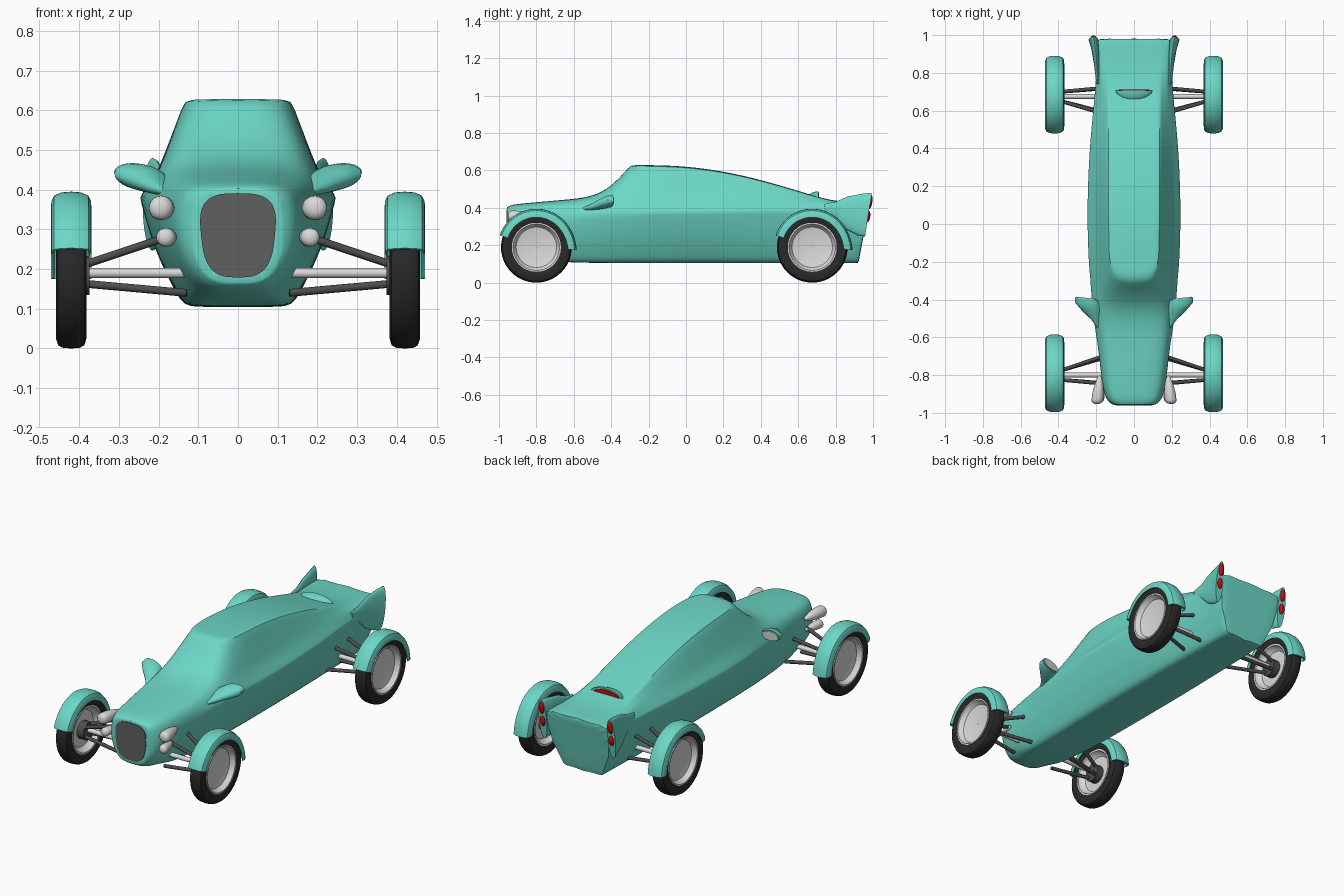
import bpy, bmesh, math
from mathutils import Vector

if "Cube" in bpy.data.objects:
    bpy.data.objects.remove(bpy.data.objects["Cube"])


def material(name, r, g, b):
    m = bpy.data.materials.new(name)
    m.diffuse_color = (r, g, b, 1)
    m.use_nodes = True
    m.node_tree.nodes["Principled BSDF"].inputs["Base Color"].default_value = m.diffuse_color
    return m


TEAL = material("teal paint", 0.15, 0.68, 0.57)
TYRE = material("black rubber", 0.022, 0.022, 0.022)
METAL = material("light metal", 0.70, 0.70, 0.70)
STEEL = material("dark steel", 0.075, 0.075, 0.075)
GRILLE = material("grille grey", 0.115, 0.115, 0.115)
RED = material("red lamp", 0.60, 0.004, 0.004)


def loft(name, rings, mat, mirror=True, cyclic=False, crease=None, angle=35):
    """Skin a row of closed rings; caps the ends unless cyclic."""
    bm = bmesh.new()
    vs = [[bm.verts.new(p) for p in r] for r in rings]
    n, m = len(vs[0]), len(vs)
    for i in range(m if cyclic else m - 1):
        a, b = vs[i], vs[(i + 1) % m]
        for j in range(n):
            k = (j + 1) % n
            bm.faces.new((a[j], a[k], b[k], b[j]))
    if not cyclic:
        bm.faces.new(vs[0])
        bm.faces.new(vs[-1])
    bmesh.ops.recalc_face_normals(bm, faces=bm.faces)
    if crease:
        layer = bm.edges.layers.float.new("crease_edge")
        where = {v: (i, j) for i, r in enumerate(vs) for j, v in enumerate(r)}
        for e in bm.edges:
            e[layer] = crease(where[e.verts[0]], where[e.verts[1]])
    me = bpy.data.meshes.new(name)
    bm.to_mesh(me)
    bm.free()
    me.materials.append(mat)
    ob = bpy.data.objects.new(name, me)
    bpy.context.collection.objects.link(ob)
    bpy.ops.object.select_all(action='DESELECT')
    ob.select_set(True)
    bpy.context.view_layer.objects.active = ob
    if mirror:
        mod = ob.modifiers.new("mirror", 'MIRROR')
        mod.use_mirror_merge = False
        bpy.ops.object.modifier_apply(modifier=mod.name)
    if crease:
        mod = ob.modifiers.new("smooth", 'SUBSURF')
        mod.levels = 3
        bpy.ops.object.modifier_apply(modifier=mod.name)
    bpy.ops.object.shade_smooth_by_angle(angle=math.radians(angle))
    return ob


def oval(cx, y, cz, rx, rz, n=24, shear=0.0):
    """Ellipse in the xz plane, leaning back by shear."""
    pts = []
    for i in range(n):
        a = 2 * math.pi * i / n
        z = rz * math.sin(a)
        pts.append((cx + rx * math.cos(a), y + shear * z, cz + z))
    return pts


def spin(name, profile, cx, cy, cz, mat, n=56):
    """Lathe a closed (x, radius) profile round a sideways axis."""
    rings = [[(cx + x, cy + r * math.cos(t), cz + r * math.sin(t)) for x, r in profile]
             for t in (2 * math.pi * i / n for i in range(n))]
    return loft(name, rings, mat, cyclic=True)


def rod(name, a, b, r, mat):
    a, b = Vector(a), Vector(b)
    q = (b - a).to_track_quat('Z', 'Y')
    rings = [[p + q @ Vector((r * math.cos(t), r * math.sin(t), 0))
              for t in (2 * math.pi * i / 14 for i in range(14))] for p in (a, b)]
    return loft(name, rings, mat)


# Body shell: y, roof edge x z, cabin base x z, belt x z, sill x z
stations = [
    (-.957, .088, .400, .108, .370, .112, .290, .070, .165),
    (-.935, .100, .414, .140, .388, .152, .300, .088, .145),
    (-.850, .112, .423, .158, .396, .174, .320, .105, .125),
    (-.650, .122, .440, .175, .415, .197, .352, .122, .108),
    (-.440, .140, .460, .188, .440, .224, .370, .132, .105),
    (-.295, .135, .626, .197, .450, .236, .375, .136, .105),
    (-.020, .135, .625, .202, .450, .250, .380, .138, .105),
    (.250, .136, .585, .200, .447, .245, .383, .138, .105),
    (.480, .137, .525, .191, .440, .230, .385, .135, .105),
    (.680, .138, .463, .175, .430, .208, .385, .130, .105),
    (.800, .142, .430, .180, .420, .200, .378, .126, .105),
    (.922, .150, .424, .190, .418, .203, .365, .122, .105),
]
rings = []
for y, xt, zt, xc, zc, xb, zb, xl, zl in stations:
    half = [(xt, zt), (xc, zc), (xb, zb),
            ((xb + xl) / 2 + .018, (zb + zl) / 2), (xl, zl)]
    sec = [(0, zt + .004)] + half + [(0, zl)] + [(-x, z) for x, z in reversed(half)]
    lean = .19 if y > .9 else 0
    rings.append([(x, y + lean * (z - .105), z) for x, z in sec])
sharp = {1: .85, 11: .85, 2: .35, 10: .35, 3: .8, 9: .8, 5: .6, 7: .6}


def body_crease(a, b):
    if a[0] == b[0]:
        if a[0] == len(stations) - 1:
            return .9
        if a[0] == 0:
            return .8
        return .8 if a[0] == 5 and {a[1], b[1]} <= {11, 0, 1} else 0
    row = min(a[0], b[0])
    if a[1] in (5, 7):
        return .4 if row > 1 else 0
    return sharp.get(a[1], 0) if row > 4 else (.4 if row > 2 and a[1] in (3, 9) else 0)


loft("body_shell", rings, TEAL, mirror=False, crease=body_crease)

# Grille plate, narrower towards the bottom
outline = []
for i in range(48):
    t = 2 * math.pi * i / 48
    c, s = math.cos(t), math.sin(t)
    z = .285 + .106 * math.copysign(abs(s) ** .65, s)
    x = (.093 + .10 * (z - .285)) * math.copysign(abs(c) ** .65, c)
    outline.append((x, z))
loft("grille", [[(x, y, z) for x, z in outline] for y in (-.961, -.954)], GRILLE, mirror=False)

# Tail fins with stacked lamps
fin = [(.74, .192, .008, .400, .020, 0), (.80, .194, .012, .387, .045, 0),
       (.86, .198, .016, .372, .088, .03), (.93, .206, .021, .364, .111, .10),
       (.975, .215, .025, .363, .117, .15)]
loft("tail_fin", [oval(x, y, z, w, h, shear=s) for y, x, w, z, h, s in fin], TEAL)


def lamp(name, x, y, z, w, h):
    steps = [(-.008, .9), (0, 1), (.004, .85), (.008, .5), (.009, .1)]
    loft(name, [oval(x, y + d, z, w * k, h * k, shear=.15) for d, k in steps], RED)


lamp("upper_tail_lamp", .215, .987, .430, .016, .036)
lamp("lower_tail_lamp", .215, .976, .352, .016, .030)

# Roof brake lamp pod
loft("brake_lamp_pod", [oval(0, y, .452, .1 * k, .036 * k) for y, k in
     [(.648, .1), (.655, .45), (.67, .75), (.69, .95), (.708, 1)]], TEAL, mirror=False)
loft("brake_lamp", [oval(0, y, .455, .08, .026) for y in (.706, .712)], RED, mirror=False)

# Door mirrors
pod = [(-.555, .185, .393, .005, .006), (-.51, .202, .403, .024, .016),
       (-.46, .226, .420, .054, .027), (-.425, .244, .431, .067, .033),
       (-.395, .252, .436, .060, .030)]


def tilted(cx, y, cz, rx, rz):
    return [(x, yy + .12 * (x - cx), z + .12 * (x - cx)) for x, yy, z in oval(cx, y, cz, rx, rz)]


loft("mirror_pod", [tilted(x, y, z, w, h) for y, x, z, w, h in pod], TEAL)
loft("mirror_glass", [tilted(.252, y, .436, .052, .024) for y in (-.397, -.391)], METAL)

# Headlamps: tapered pods with domed fronts
taper = [(0, .35), (.004, .7), (.012, .93), (.022, 1), (.06, .97), (.10, .75), (.14, .35), (.15, .1)]
for name, x, z, r, y0, k in [("upper_headlamp", .196, .354, .031, -.952, 1),
                             ("lower_headlamp", .184, .280, .024, -.945, .8)]:
    loft(name, [oval(x - d * .1, y0 + d * k, z, r * f, r * f) for d, f in taper], METAL)

# Wheels, mudguards and suspension at each axle
tyre = [(-.030, .126), (-.037, .140), (-.038, .165), (-.033, .181), (-.022, .187), (0, .189),
        (.022, .187), (.033, .181), (.038, .165), (.037, .140), (.030, .126)]
rim = [(.037, .131), (.037, .124), (.028, .119), (.012, .108), (.005, .075), (.003, .001),
       (-.005, .001), (-.005, .100), (-.018, .116), (-.036, .122), (-.036, .131)]
guard = [(-.051, .160), (-.050, .182), (-.043, .196), (-.025, .204), (0, .206), (.025, .204),
         (.043, .196), (.050, .182), (.051, .160), (.046, .160), (.042, .186), (0, .196),
         (-.042, .186), (-.046, .160)]
WX, WZ = .42, .189
for end, wy, d in [("front", -.80, 1), ("rear", .675, 1)]:
    spin(end + "_tyre", tyre, WX, wy, WZ, TYRE)
    spin(end + "_rim", rim, WX, wy, WZ, METAL)
    arc = []
    for i in range(33):
        f = i / 32
        a = math.radians(-4 + 166 * f)
        flare = .010 * max(0, 1 - f * 4) ** 2
        arc.append([(WX + x, wy + (r + flare) * math.cos(a), WZ + (r + flare) * math.sin(a))
                    for x, r in guard])
    loft(end + "_mudguard", arc, TEAL)
    rod(end + "_hub", (.374, wy, WZ - .005), (.415, wy, WZ - .005), .05, STEEL)
    rod(end + "_axle", (.10, wy, .190), (.40, wy, .190), .013, METAL)
    # two wishbones, each with a straight and a splayed leg
    splay = .10 if end == "front" else -.09
    sg = math.copysign(1, splay)
    for level, zi, zo, xi in [("upper", .285, .212, .165), ("lower", .140, .163, .13)]:
        rod(f"{end}_{level}_straight_arm", (xi, wy - sg * .045, zi), (.385, wy - sg * .025, zo), .010, STEEL)
        rod(f"{end}_{level}_splayed_arm", (xi, wy + splay, zi), (.385, wy + sg * .025, zo), .010, STEEL)
